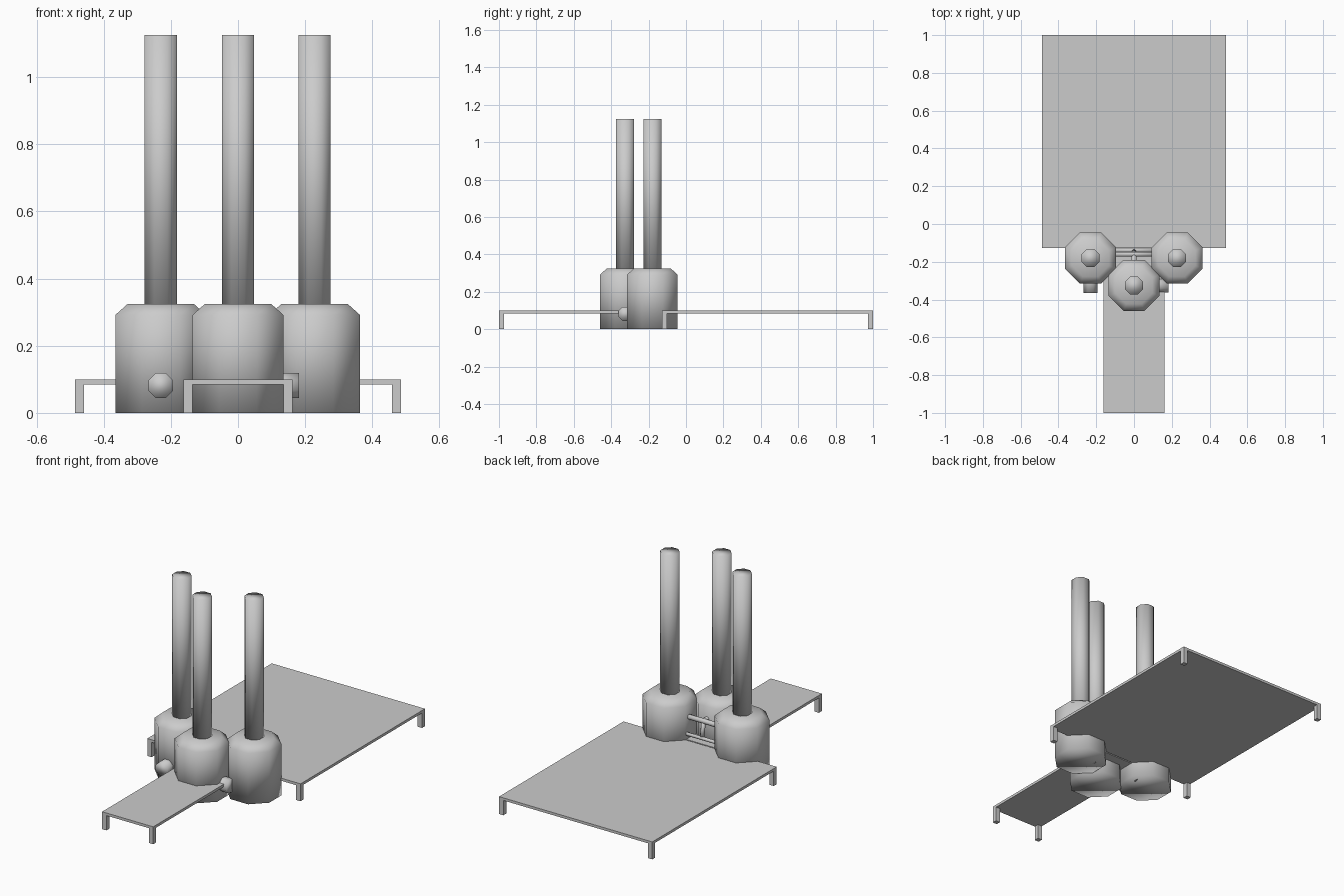
import bpy, math
from mathutils import Vector

if "Cube" in bpy.data.objects:
    bpy.data.objects.remove(bpy.data.objects["Cube"])

SIDES = 8
FLAT = 1 / math.cos(math.pi / SIDES)   # flat-to-flat half width -> corner radius


def make(name, verts, faces, smooth=False):
    me = bpy.data.meshes.new(name)
    me.from_pydata(verts, [], faces)
    me.update()
    ob = bpy.data.objects.new(name, me)
    bpy.context.collection.objects.link(ob)
    for p in me.polygons:
        p.use_smooth = smooth
    return ob


def lathe(name, profile, origin, axis=(0, 0, 1)):
    """Eight-sided turned solid; profile is (half width, distance along axis)."""
    q = Vector((0, 0, 1)).rotation_difference(Vector(axis))
    verts, faces = [], []
    for r, h in profile:
        for i in range(SIDES):
            a = (i + 0.5) * 2 * math.pi / SIDES
            v = Vector((r * FLAT * math.cos(a), r * FLAT * math.sin(a), h))
            verts.append(q @ v + Vector(origin))
    n = len(profile)
    for k in range(n - 1):
        for i in range(SIDES):
            j = (i + 1) % SIDES
            faces.append((k * SIDES + i, k * SIDES + j,
                          (k + 1) * SIDES + j, (k + 1) * SIDES + i))
    faces.append(tuple(range(SIDES))[::-1])
    faces.append(tuple(range((n - 1) * SIDES, n * SIDES)))
    return make(name, verts, faces, True)


def pipe(name, a, b, r):
    d = Vector(b) - Vector(a)
    return lathe(name, [(r, 0), (r, d.length)], a, d.normalized())


def box(name, x0, x1, y0, y1, z0, z1):
    v = [(x, y, z) for x in (x0, x1) for y in (y0, y1) for z in (z0, z1)]
    f = [(0, 1, 3, 2), (4, 6, 7, 5), (0, 4, 5, 1), (2, 3, 7, 6), (0, 2, 6, 4), (1, 5, 7, 3)]
    return make(name, v, f)


# Three tanks, each with a tall chimney
for tag, x, y in (("left", -0.23, -0.18), ("right", 0.228, -0.18), ("centre", 0, -0.325)):
    lathe(tag + "_tank", [(0.135, 0), (0.135, 0.292), (0.098, 0.325)], (x, y, 0))
    lathe(tag + "_chimney", [(0.048, 0.3), (0.048, 1.125)], (x, y, 0))


# Platforms with corner legs
def platform(name, w, y0, y1, leg_ys):
    box(name, -w, w, y0, y1, 0.085, 0.10)
    for s in (-1, 1):
        for i, y in enumerate(leg_ys):
            x = s * (w - 0.0135)
            box(f"{name}_leg_{i}_{s}", x - 0.0135, x + 0.0135, y, y + 0.027, 0, 0.086)


platform("large_platform", 0.486, -0.128, 1.0, (-0.128, 0.973))
platform("small_platform", 0.162, -1.0, -0.135, (-1.0, -0.162))

# Outlet stubs low on the tanks
pipe("left_outlet", (-0.23, -0.25, 0.082), (-0.23, -0.365, 0.082), 0.037)
pipe("centre_outlet", (0.07, -0.325, 0.082), (0.182, -0.325, 0.082), 0.037)

# Connecting pipework behind the centre tank
pipe("upper_cross_pipe", (-0.14, -0.16, 0.22), (0.14, -0.16, 0.22), 0.013)
pipe("lower_cross_pipe", (-0.14, -0.14, 0.13), (0.14, -0.14, 0.13), 0.009)
pipe("branch_pipe", (0, -0.16, 0.22), (0, -0.24, 0.22), 0.013)
pipe("drop_pipe", (0, -0.16, 0.22), (0, -0.145, 0.125), 0.011)
